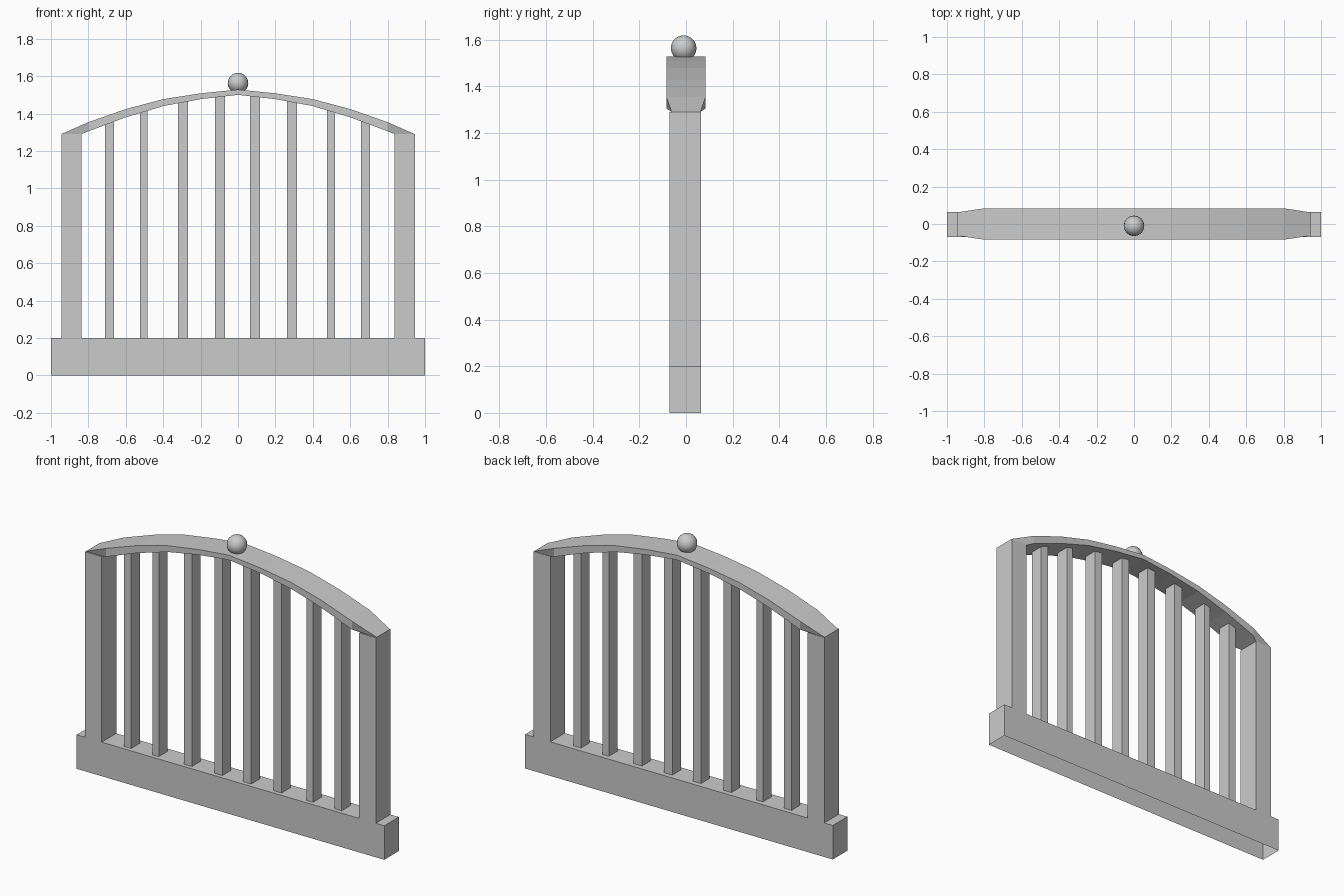
import bpy, bmesh

if "Cube" in bpy.data.objects:
    bpy.data.objects.remove(bpy.data.objects["Cube"])


def make_object(name, bm):
    bmesh.ops.recalc_face_normals(bm, faces=bm.faces)
    mesh = bpy.data.meshes.new(name)
    bm.to_mesh(mesh)
    bm.free()
    ob = bpy.data.objects.new(name, mesh)
    bpy.context.collection.objects.link(ob)
    return ob


def box(name, x, y, z, open_ends=(False, False)):
    """Box from min/max ranges; open_ends drops the bottom / top face."""
    bm = bmesh.new()
    bmesh.ops.create_cube(bm, size=1)
    for v in bm.verts:
        v.co = [r[0] if c < 0 else r[1] for c, r in zip(v.co, (x, y, z))]
    bmesh.ops.recalc_face_normals(bm, faces=bm.faces)
    drop = [f for f in bm.faces if (f.normal.z < -0.5 and open_ends[0])
            or (f.normal.z > 0.5 and open_ends[1])]
    bmesh.ops.delete(bm, geom=drop, context='FACES')
    return make_object(name, bm)


Y = (-0.07, 0.065)

# Hollow base plinth, open underneath
box("base", (-1, 1), Y, (0, 0.2), (True, False))

# End posts
for side, x in (("left", (-0.945, -0.837)), ("right", (0.837, 0.945))):
    box("post_" + side, x, Y, (0.2, 1.29), (True, False))

# Arched top rail: (top x, top z, bottom x, bottom z, half depth)
half = [(0.945, 1.29, 0.838, 1.29, 0.062), (0.80, 1.354, 0.80, 1.305, 0.084),
        (0.60, 1.424, 0.60, 1.38, 0.084), (0.40, 1.477, 0.40, 1.44, 0.084),
        (0.20, 1.508, 0.20, 1.477, 0.084)]
stations = ([(-a, b, -c, d, w) for a, b, c, d, w in half]
            + [(0, 1.528, 0, 1.50, 0.084)] + half[::-1])
bm = bmesh.new()
rings = [[bm.verts.new(p) for p in ((tx, -w, tz), (tx, w, tz), (bx, w, bz), (bx, -w, bz))]
         for tx, tz, bx, bz, w in stations]
for a, b in zip(rings, rings[1:]):
    for i in range(4):
        j = (i + 1) % 4
        bm.faces.new((a[i], a[j], b[j], b[i]))
bm.faces.new(rings[0])
bm.faces.new(rings[-1])
make_object("arched_rail", bm)


# Underside height of the rail, for the bar tops
def underside(x):
    pts = [(s[2], s[3]) for s in stations]
    for (x0, z0), (x1, z1) in zip(pts, pts[1:]):
        if x0 <= x <= x1:
            return z0 + (z1 - z0) * (x - x0) / (x1 - x0)


# Vertical bars, ending inside the rail
bars = [(-0.687, 0.048), (-0.504, 0.041), (-0.294, 0.053), (-0.096, 0.053),
        (0.091, 0.053), (0.289, 0.053), (0.498, 0.043), (0.682, 0.048)]
for n, (x, w) in enumerate(bars, 1):
    box(f"bar_{n}", (x - w / 2, x + w / 2), (-0.045, 0.035),
        (0.2, underside(x) + 0.012), (True, True))

# Ball finial
bpy.ops.mesh.primitive_uv_sphere_add(segments=16, ring_count=10, radius=0.055,
                                     location=(0, -0.01, 1.563))
ball = bpy.context.object
ball.name = "ball_finial"
bpy.ops.object.shade_smooth_by_angle()
